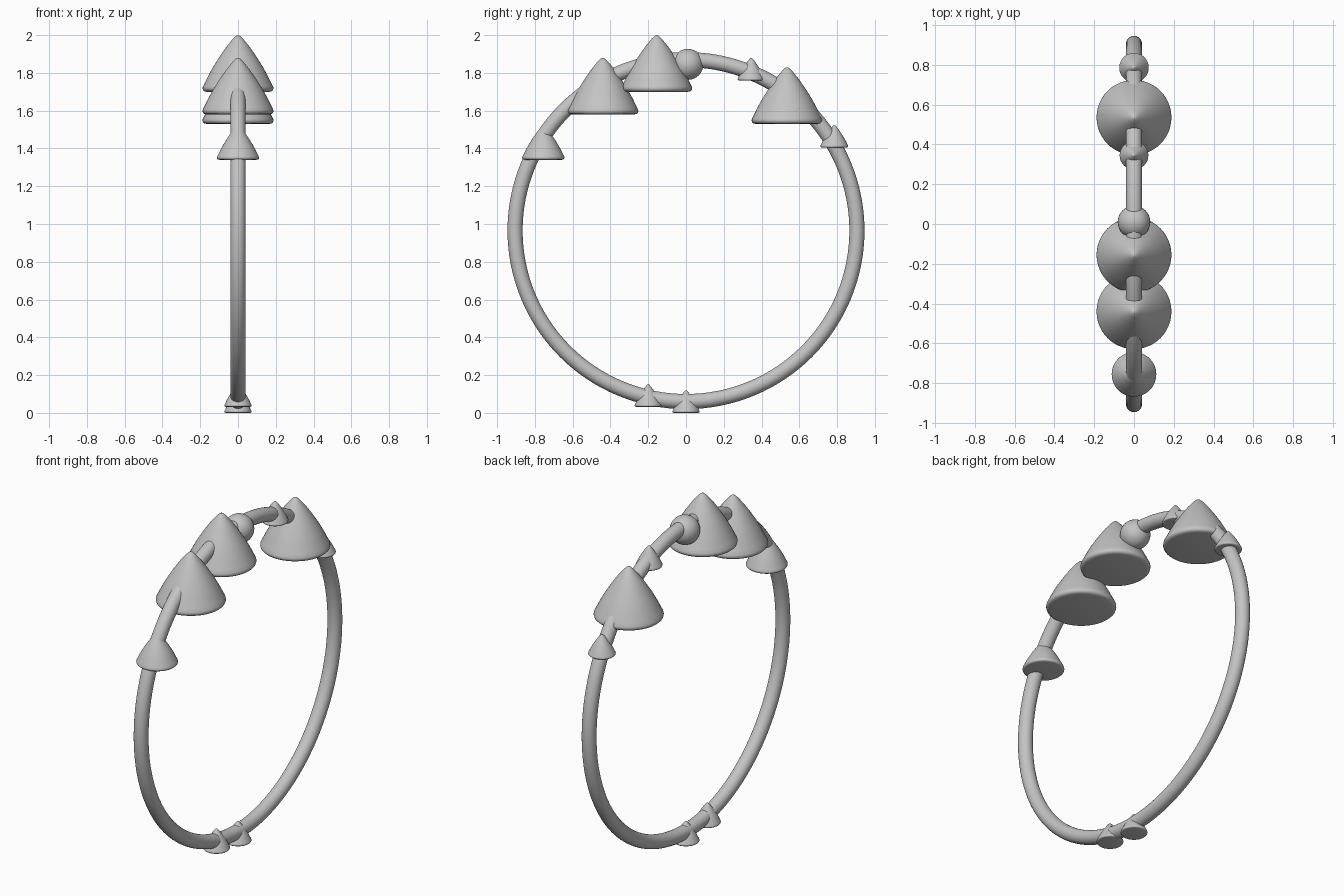
import bpy
import bmesh
import math

old = bpy.data.objects.get("Cube")
if old:
    bpy.data.objects.remove(old, do_unlink=True)

GREY = (0.55, 0.55, 0.55, 1.0)
metal = bpy.data.materials.new("plain grey")
metal.use_nodes = True
metal.diffuse_color = GREY
metal.node_tree.nodes["Principled BSDF"].inputs["Base Color"].default_value = GREY


def finish(obj, name):
    """Name, colour and smooth a part."""
    obj.name = name
    obj.data.name = name
    obj.data.materials.append(metal)
    bpy.ops.object.select_all(action="DESELECT")
    obj.select_set(True)
    bpy.context.view_layer.objects.active = obj
    bpy.ops.object.shade_smooth_by_angle(angle=math.radians(40))


# Rounded spike outline: (share of radius, share of height), tip to base
SPIKE = [(0, 1), (0.06, 0.985), (0.15, 0.93), (0.32, 0.80), (0.52, 0.62),
         (0.70, 0.44), (0.84, 0.28), (0.94, 0.15), (0.99, 0.09),
         (1, 0.06), (0.985, 0.03), (0.95, 0.01), (0.88, 0), (0, 0)]


def spike(name, y, base, radius, height):
    """Turn the spike outline around its upright axis."""
    bm = bmesh.new()
    verts = [bm.verts.new((r * radius, 0, h * height)) for r, h in SPIKE]
    edges = [bm.edges.new(pair) for pair in zip(verts, verts[1:])]
    bmesh.ops.spin(bm, geom=verts + edges, cent=(0, 0, 0), axis=(0, 0, 1),
                   angle=math.tau, steps=48)
    bmesh.ops.remove_doubles(bm, verts=bm.verts, dist=0.0001)
    bmesh.ops.recalc_face_normals(bm, faces=bm.faces)
    mesh = bpy.data.meshes.new(name)
    bm.to_mesh(mesh)
    bm.free()
    obj = bpy.data.objects.new(name, mesh)
    obj.location = (0, y, base)
    bpy.context.collection.objects.link(obj)
    finish(obj, name)


# Upright ring in the YZ plane
bpy.ops.mesh.primitive_torus_add(
    major_radius=0.905, minor_radius=0.04, major_segments=128,
    minor_segments=24, location=(0, 0, 0.965), rotation=(0, math.pi / 2, 0))
finish(bpy.context.object, "ring")

# Round bead on top
bpy.ops.mesh.primitive_uv_sphere_add(
    segments=32, ring_count=16, radius=0.082, location=(0, 0.01, 1.845))
finish(bpy.context.object, "bead")

# Large spikes
for name, y, base in (("large_spike_front", -0.44, 1.58),
                      ("large_spike_top", -0.155, 1.70),
                      ("large_spike_back", 0.535, 1.53)):
    spike(name, y, base, 0.188, 0.30)

# Medium and small spikes
spike("medium_spike_front", -0.755, 1.34, 0.112, 0.18)
spike("small_spike_back", 0.785, 1.405, 0.074, 0.118)
for name, y, base in (("small_spike_top", 0.345, 1.76),
                      ("small_spike_bottom_front", -0.20, 0.032),
                      ("small_spike_bottom", 0.0, 0.0)):
    spike(name, y, base, 0.072, 0.12)
